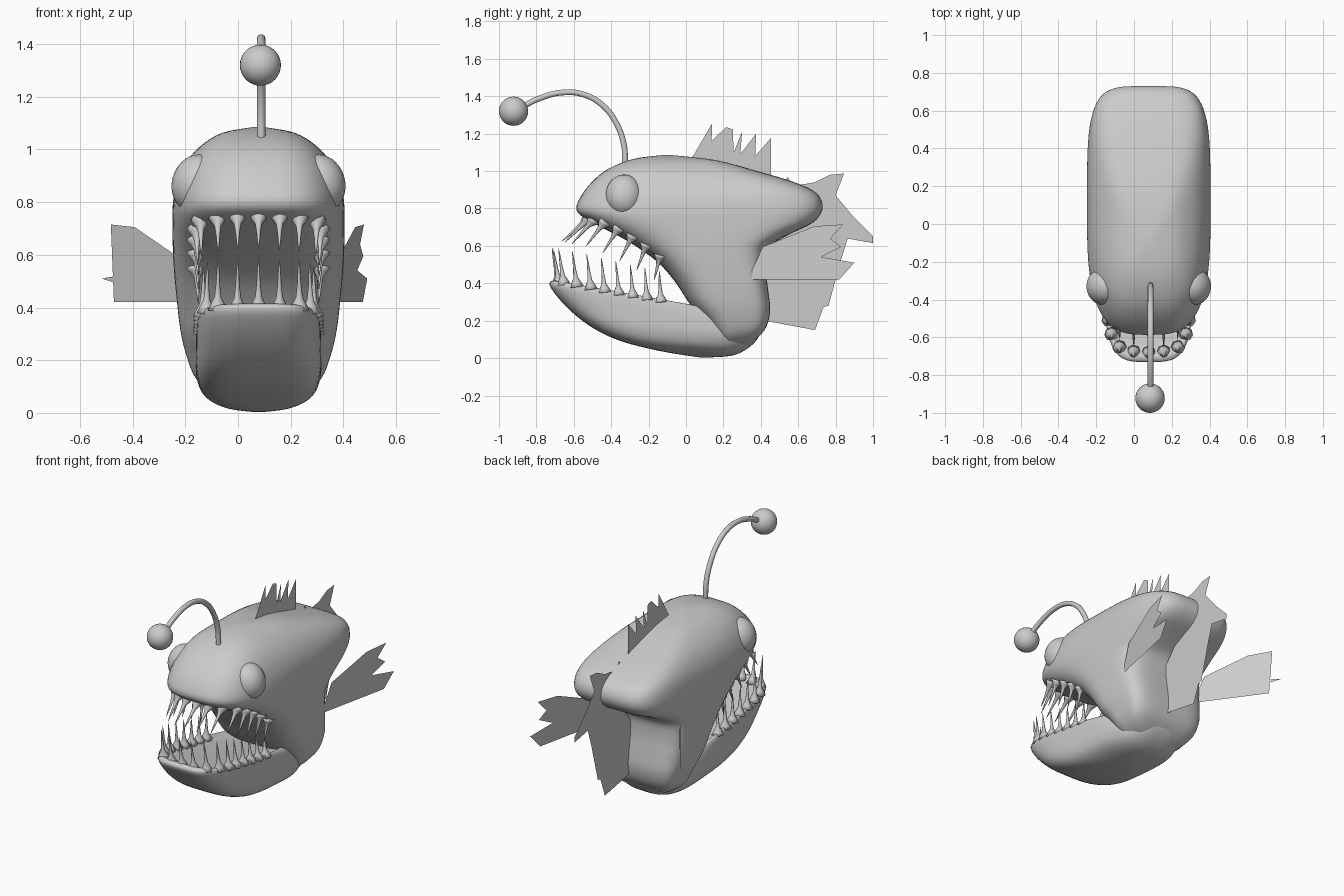
import bpy, bmesh, math
from mathutils import Vector, Matrix
from mathutils.bvhtree import BVHTree

if "Cube" in bpy.data.objects:
    bpy.data.objects.remove(bpy.data.objects["Cube"])

CX = 0.078  # centre line of the fish


def finish(name, bm, smooth=True):
    me = bpy.data.meshes.new(name)
    bmesh.ops.recalc_face_normals(bm, faces=bm.faces)
    bm.to_mesh(me)
    ob = bpy.data.objects.new(name, me)
    bpy.context.collection.objects.link(ob)
    for p in me.polygons:
        p.use_smooth = smooth
    return ob


def spow(v, e):
    return math.copysign(abs(v) ** e, v)


def catmull(a, b, c, d, t):
    return [0.5 * (2 * q + (r - p) * t + (2 * p - 5 * q + 4 * r - s) * t * t
                   + (3 * q - p - 3 * r + s) * t ** 3) for p, q, r, s in zip(a, b, c, d)]


def loft(slices, n_front, n_back, sub=4, seg=72):
    """Skin rounded-box slices given as (front y, front z, back y, back z, half width)."""
    rows = []
    last = len(slices) - 1
    for i in range(last):
        for k in range(sub):
            rows.append(catmull(slices[max(i - 1, 0)], slices[i], slices[i + 1],
                                slices[min(i + 2, last)], k / sub))
    rows.append(slices[-1])
    bm = bmesh.new()
    rings = []
    for fy, fz, by, bz, w in rows:
        f, b = Vector((0, fy, fz)), Vector((0, by, bz))
        ring = []
        for j in range(seg):
            a = 2 * math.pi * j / seg
            n = n_front if math.cos(a) > 0 else n_back
            p = (f + b) / 2 + (f - b) / 2 * spow(math.cos(a), 2 / n)
            p.x = CX + w * spow(math.sin(a), 2 / n)
            ring.append(bm.verts.new(p))
        rings.append(ring)
    for r, s in zip(rings, rings[1:]):
        for j in range(seg):
            k = (j + 1) % seg
            bm.faces.new((r[j], r[k], s[k], s[j]))
    bm.faces.new(rings[0])
    bm.faces.new(rings[-1])
    return bm


# head and trunk, sliced from the crown down to the jaw hinge
body_bm = loft([
    (-0.13, 1.085, -0.07, 1.085, 0.02), (-0.28, 1.065, 0.16, 1.058, 0.14),
    (-0.41, 1.015, 0.38, 1.0, 0.225), (-0.50, 0.945, 0.58, 0.94, 0.28),
    (-0.565, 0.86, 0.70, 0.88, 0.312), (-0.585, 0.79, 0.73, 0.80, 0.325),
    (-0.52, 0.735, 0.68, 0.725, 0.327), (-0.32, 0.63, 0.55, 0.66, 0.326),
    (-0.16, 0.52, 0.44, 0.59, 0.322), (-0.06, 0.41, 0.425, 0.48, 0.312),
    (0.02, 0.29, 0.44, 0.36, 0.298), (0.10, 0.20, 0.45, 0.25, 0.275),
    (0.16, 0.11, 0.42, 0.15, 0.235), (0.19, 0.06, 0.34, 0.075, 0.15),
    (0.24, 0.045, 0.27, 0.045, 0.02)], 3.2, 4.5)
body_tree = BVHTree.FromBMesh(body_bm)
finish("body", body_bm)

# lower jaw with a slightly sunken floor
jaw_bm = loft([
    (-0.55, 0.365, 0.12, 0.235, 0.14), (-0.66, 0.385, 0.16, 0.24, 0.19),
    (-0.70, 0.415, 0.20, 0.255, 0.222), (-0.73, 0.39, 0.30, 0.22, 0.235),
    (-0.65, 0.285, 0.39, 0.15, 0.238), (-0.52, 0.175, 0.38, 0.10, 0.235),
    (-0.36, 0.095, 0.32, 0.045, 0.205), (-0.15, 0.04, 0.24, 0.012, 0.13),
    (0.06, 0.005, 0.11, 0.003, 0.02)], 3.8, 3.0)
jaw_tree = BVHTree.FromBMesh(jaw_bm)
finish("lower_jaw", jaw_bm)


# needle teeth with flared roots
def add_tooth(bm, base, direction, length):
    rot = direction.to_track_quat('Z', 'Y').to_matrix()
    prof = [(0.038, -0.08), (0.026, 0.06), (0.013, 0.2), (0.008, 0.45), (0.005, 0.75), (0.001, 1)]
    rings = []
    for r, h in prof:
        rings.append([bm.verts.new(base + rot @ Vector((r * math.cos(a), r * math.sin(a), h * length)))
                      for a in (math.tau * i / 8 for i in range(8))])
    for r, s in zip(rings, rings[1:]):
        for j in range(8):
            bm.faces.new((r[j], r[(j + 1) % 8], s[(j + 1) % 8], s[j]))
    bm.faces.new(rings[0])
    bm.faces.new(rings[-1])


def tooth_row(name, tree, up, front, width, corner, y_end, lengths):
    """Walk a U-shaped path in plan and drop each tooth root on the surface."""
    bm = bmesh.new()
    plan = [(0, front), (0.08, front + 0.005), (0.155, front + 0.03), (width - 0.015, front + corner)]
    y = front + corner + 0.075
    while y < y_end:
        plan.append((width, y))
        y += 0.075
    for i, (x, y) in enumerate(plan):
        t = i / (len(plan) - 1)
        for side in ((1, -1) if x else (1,)):
            start = Vector((CX + side * x, y, 0.8 if up else 0.44))
            hit = tree.ray_cast(start, Vector((0, 0, -1 if up else 1)))[0]
            if hit is None:
                continue
            lean = (-0.12 if up else -0.9) * (1 - t) - (0.05 if up else 0.25)
            d = Vector((-side * 0.05 * t, lean, 1 if up else -1)).normalized()
            add_tooth(bm, hit, d, lengths[0] + (lengths[1] - lengths[0]) * t)
    finish(name, bm)


tooth_row("lower_teeth", jaw_tree, True, -0.685, 0.212, 0.10, -0.1, (0.19, 0.16))
tooth_row("upper_teeth", body_tree, False, -0.53, 0.235, 0.09, -0.1, (0.18, 0.13))

# eyes
bm = bmesh.new()
for side in (1, -1):
    m = (Matrix.Translation((CX + side * 0.235, -0.33, 0.87))
         @ Matrix.Rotation(-side * math.radians(15), 4, 'Y')
         @ Matrix.Diagonal((0.094, 0.1, 0.112, 1)))
    bmesh.ops.create_uvsphere(bm, u_segments=24, v_segments=16, radius=1, matrix=m)
finish("eyes", bm)

# lure stalk
cu = bpy.data.curves.new("lure_stalk", 'CURVE')
cu.dimensions = '3D'
cu.bevel_depth = 0.016
cu.bevel_resolution = 3
cu.use_fill_caps = True
path = [(-0.325, 1.03), (-0.332, 1.14), (-0.375, 1.26), (-0.45, 1.355), (-0.55, 1.41),
        (-0.66, 1.42), (-0.78, 1.39), (-0.90, 1.33)]
sp = cu.splines.new('BEZIER')
sp.bezier_points.add(len(path) - 1)
for bp, (y, z) in zip(sp.bezier_points, path):
    bp.co = (0.088, y, z)
    bp.handle_left_type = bp.handle_right_type = 'AUTO'
bpy.context.collection.objects.link(bpy.data.objects.new("lure_stalk", cu))

# lure bulb
bm = bmesh.new()
bmesh.ops.create_uvsphere(bm, u_segments=32, v_segments=16, radius=0.078,
                          matrix=Matrix.Translation((0.085, -0.922, 1.32)))
finish("lure_bulb", bm)


# ragged flat fins
def fin(name, outline, x_of_y, squash=1.0):
    bm = bmesh.new()
    pts = [(0.33 + (y - 0.33) * squash, z) for y, z in outline]
    bm.faces.new([bm.verts.new((x_of_y(y), y, z)) for y, z in pts])
    bmesh.ops.triangulate(bm, faces=bm.faces)
    finish(name, bm, False)


fin("dorsal_fin", [(0.02, 1.05), (0.14, 1.256), (0.135, 1.11), (0.215, 1.235), (0.195, 1.10),
                   (0.25, 1.222), (0.255, 1.10), (0.30, 1.21), (0.29, 1.09), (0.375, 1.20),
                   (0.37, 1.08), (0.455, 1.178), (0.455, 0.94)], lambda y: 0.1)
fin("tail_fin", [(0.48, 0.90), (0.545, 0.968), (0.57, 0.92), (0.64, 0.88), (0.69, 0.94), (0.77, 0.98),
                 (0.845, 0.987), (0.79, 0.92), (0.80, 0.87), (0.90, 0.75), (1.0, 0.65),
                 (1.0, 0.615), (0.86, 0.64), (0.76, 0.60), (0.83, 0.53), (0.71, 0.49),
                 (0.78, 0.41), (0.735, 0.35), (0.762, 0.28), (0.64, 0.25), (0.69, 0.15),
                 (0.42, 0.20), (0.39, 0.5), (0.6, 0.75)], lambda y: 0.1)
pectoral = [(0.33, 0.42), (0.41, 0.595), (0.685, 0.705), (0.84, 0.715), (0.75, 0.615),
            (0.83, 0.595), (0.70, 0.53), (0.90, 0.51), (0.72, 0.475), (0.82, 0.42)]
fin("right_pectoral_fin", pectoral, lambda y: 0.388 + (y - 0.42) * 0.214)
fin("left_pectoral_fin", pectoral, lambda y: -0.25 - (y - 0.42) * 0.72, 0.81)
